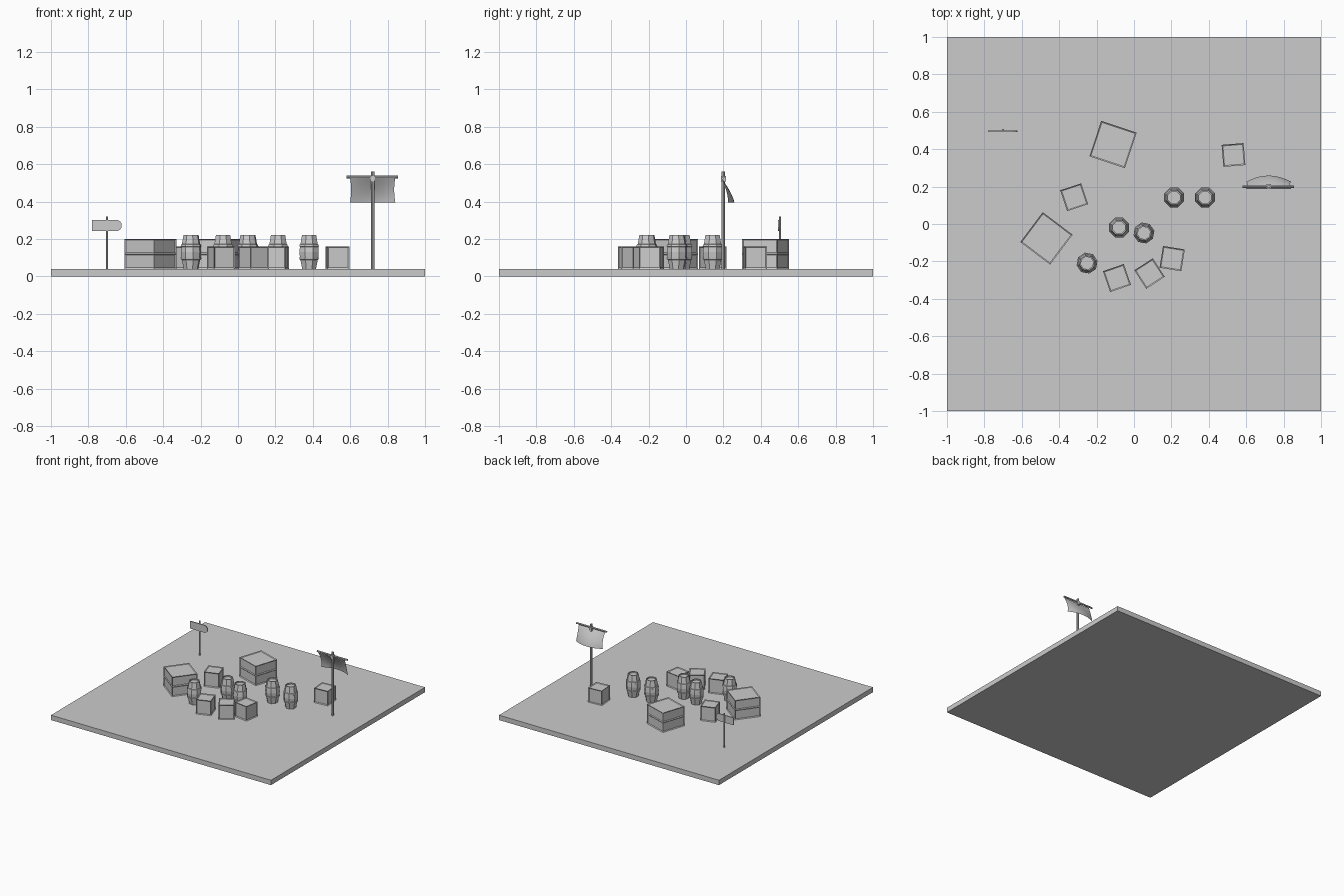
import bpy, bmesh, math
from mathutils import Matrix, Vector

if "Cube" in bpy.data.objects:
    bpy.data.objects.remove(bpy.data.objects["Cube"])

GROUND = 0.04
grey = bpy.data.materials.new("plain grey")
grey.diffuse_color = (0.6, 0.6, 0.6, 1)
grey.use_nodes = True
grey.node_tree.nodes["Principled BSDF"].inputs["Base Color"].default_value = grey.diffuse_color


def finish(bm, name, loc=(0, 0, 0), angle=0, smooth=False):
    bmesh.ops.recalc_face_normals(bm, faces=bm.faces)
    me = bpy.data.meshes.new(name)
    bm.to_mesh(me)
    bm.free()
    me.materials.append(grey)
    for p in me.polygons:
        p.use_smooth = smooth
    ob = bpy.data.objects.new(name, me)
    ob.location = loc
    ob.rotation_euler.z = math.radians(angle)
    bpy.context.collection.objects.link(ob)
    return ob


def box(name, size, loc):
    bm = bmesh.new()
    bmesh.ops.create_cube(bm, size=1)
    bmesh.ops.scale(bm, vec=size, verts=bm.verts)
    return finish(bm, name, loc)


def rod(name, a, b, radius, sides=8):
    a, b = Vector(a), Vector(b)
    bm = bmesh.new()
    bmesh.ops.create_cone(bm, cap_ends=True, segments=sides, radius1=radius,
                          radius2=radius, depth=(b - a).length)
    rot = (b - a).to_track_quat('Z', 'Y').to_matrix()
    bmesh.ops.rotate(bm, matrix=rot, verts=bm.verts)
    return finish(bm, name, (a + b) / 2)


def crate(name, x, y, angle, width, height, tiers):
    """Box with raised frame edges; tall crates get a middle rail."""
    bm = bmesh.new()
    bmesh.ops.create_cube(bm, size=1)
    bmesh.ops.scale(bm, vec=(width, width, height), verts=bm.verts)
    bmesh.ops.translate(bm, vec=(0, 0, height / 2), verts=bm.verts)
    for i in range(1, tiers):
        bmesh.ops.bisect_plane(bm, geom=bm.verts[:] + bm.edges[:] + bm.faces[:],
                               plane_co=(0, 0, height * i / tiers), plane_no=(0, 0, 1))
    bm.normal_update()
    panels = [f for f in bm.faces if f.normal.z > -0.5]
    bmesh.ops.inset_individual(bm, faces=panels, thickness=0.009, depth=-0.005)
    finish(bm, name, (x, y, GROUND), angle)


def barrel(name, x, y, angle):
    """Eight-sided barrel with two hoops and a sunken lid."""
    profile = [(0.040, 0), (0.050, 0.048), (0.055, 0.050), (0.057, 0.060),
               (0.053, 0.062), (0.056, 0.090), (0.053, 0.118), (0.057, 0.120),
               (0.055, 0.130), (0.050, 0.132), (0.041, 0.182), (0.034, 0.182),
               (0.034, 0.172)]
    bm = bmesh.new()
    rings = []
    for r, z in profile:
        rings.append([bm.verts.new((r * math.cos(math.tau * i / 8),
                                    r * math.sin(math.tau * i / 8), z)) for i in range(8)])
    for lo, hi in zip(rings, rings[1:]):
        for i in range(8):
            j = (i + 1) % 8
            bm.faces.new((lo[i], lo[j], hi[j], hi[i]))
    bm.faces.new(rings[0][::-1])
    bm.faces.new(rings[-1])
    finish(bm, name, (x, y, GROUND), angle)


# Ground slab
box("ground_slab", (2, 2, GROUND), (0, 0, GROUND / 2))

# Large crates
for i, (x, y, a) in enumerate([(-0.468, -0.077, -37), (-0.112, 0.425, -18.4)]):
    crate(f"large_crate_{i + 1}", x, y, a, 0.2, 0.16, 2)

# Small crates
for i, (x, y, a) in enumerate([(-0.32, 0.143, 18.4), (0.532, 0.369, 4.5),
                               (-0.091, -0.289, 19), (0.083, -0.265, 33),
                               (0.204, -0.185, -9)]):
    crate(f"small_crate_{i + 1}", x, y, a, 0.118, 0.12, 1)

# Barrels
for i, (x, y, a) in enumerate([(0.214, 0.142, 22.5), (0.38, 0.142, 22.5),
                               (-0.08, -0.019, 22.5), (0.053, -0.048, 12),
                               (-0.251, -0.209, 12)]):
    barrel(f"barrel_{i + 1}", x, y, a)

# Signpost with a board pointing right
rod("sign_post", (-0.70, 0.503, GROUND), (-0.70, 0.503, 0.32), 0.006)
bm = bmesh.new()
outline = [(-0.78, 0.242), (-0.645, 0.242), (-0.63, 0.25), (-0.622, 0.262),
           (-0.622, 0.282), (-0.63, 0.294), (-0.645, 0.302), (-0.78, 0.302)]
face = bm.faces.new([bm.verts.new((x, 0.491, z)) for x, z in outline])
ext = bmesh.ops.extrude_face_region(bm, geom=[face])
bmesh.ops.translate(bm, vec=(0, 0.008, 0),
                    verts=[v for v in ext["geom"] if isinstance(v, bmesh.types.BMVert)])
finish(bm, "sign_board")

# Mast, yard and lashing
rod("mast", (0.72, 0.2, GROUND), (0.72, 0.2, 0.56), 0.009)
rod("yard", (0.58, 0.2, 0.531), (0.856, 0.2, 0.531), 0.007)
box("yard_lashing", (0.024, 0.026, 0.03), (0.72, 0.2, 0.521))

# Sail, billowing backwards towards its lower edge
bm = bmesh.new()
NU, NV = 8, 12
grid = []
for j in range(NV + 1):
    t = j / NV
    row = []
    for i in range(NU + 1):
        u = 2 * i / NU - 1
        y = 0.187 + 0.038 * math.sin(t * math.pi / 2) + 0.034 * t * (1 - u * u)
        half = 0.121 - 0.006 * math.sin(math.pi * t)
        row.append(bm.verts.new((0.72 + half * u, y, 0.53 - 0.135 * t)))
    grid.append(row)
for a, b in zip(grid, grid[1:]):
    for i in range(NU):
        bm.faces.new((a[i], a[i + 1], b[i + 1], b[i]))
finish(bm, "sail", smooth=True)
